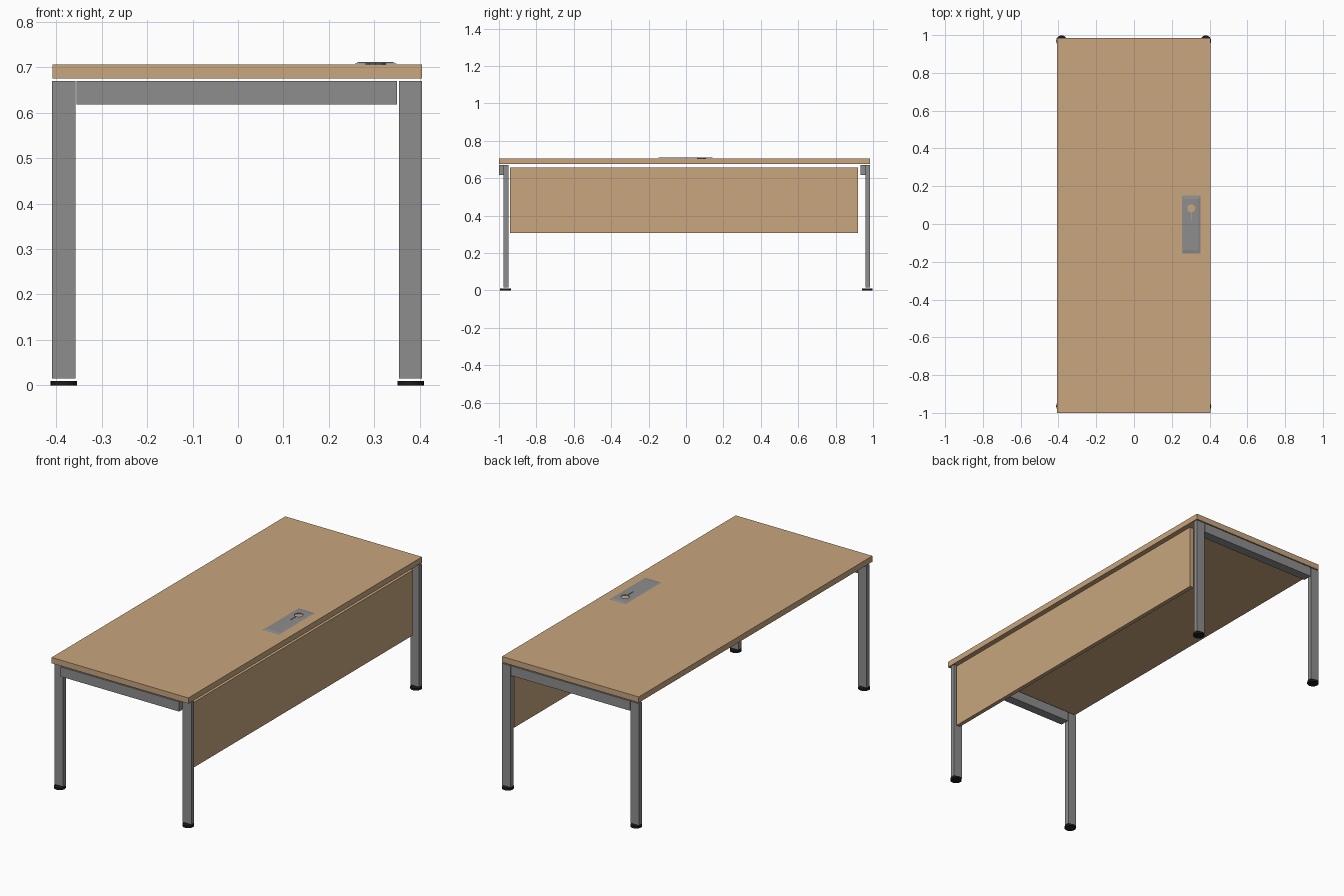
import bpy
import bmesh
from mathutils import Matrix, Vector

cube = bpy.data.objects.get("Cube")
if cube:
    bpy.data.objects.remove(cube, do_unlink=True)


def material(name, color):
    m = bpy.data.materials.new(name)
    m.use_nodes = True
    m.diffuse_color = (*color, 1)
    bsdf = m.node_tree.nodes["Principled BSDF"]
    bsdf.inputs["Base Color"].default_value = (*color, 1)
    bsdf.inputs["Roughness"].default_value = 0.6
    return m


wood = material("light_wood", (0.58, 0.38, 0.21))
metal = material("grey_metal", (0.27, 0.27, 0.27))
rubber = material("black_rubber", (0.012, 0.012, 0.012))


def finish(name, bm, mat):
    bmesh.ops.recalc_face_normals(bm, faces=bm.faces)
    mesh = bpy.data.meshes.new(name)
    bm.to_mesh(mesh)
    bm.free()
    obj = bpy.data.objects.new(name, mesh)
    bpy.context.collection.objects.link(obj)
    mesh.materials.append(mat)
    return obj


def box(name, x, y, z, mat, inset=(0, 0)):
    """Box between (low, high) pairs; inset shrinks the top face."""
    bm = bmesh.new()
    bmesh.ops.create_cube(bm, size=1)
    for v in bm.verts:
        top = v.co.z > 0
        sx, sy = (1 if c > 0 else -1 for c in v.co.xy)
        v.co = Vector([lo + (hi - lo) * (c + 0.5)
                       for (lo, hi), c in zip((x, y, z), v.co)])
        if top:
            v.co.x -= sx * inset[0]
            v.co.y -= sy * inset[1]
    return finish(name, bm, mat)


def cylinder(name, x, y, z, radius, mat, sides=24, caps=True):
    bm = bmesh.new()
    bmesh.ops.create_cone(bm, cap_ends=caps, segments=sides,
                          radius1=radius, radius2=radius, depth=z[1] - z[0],
                          matrix=Matrix.Translation((x, y, sum(z) / 2)))
    return finish(name, bm, mat)


# Top and side screen
box("tabletop", (-0.408, 0.405), (-1, 0.984), (0.675, 0.706), wood)
box("modesty_panel", (0.375, 0.397), (-0.94, 0.92), (0.308, 0.658), wood)

# Two identical end frames: rail, two legs, two round feet
for end, start in (("front", -1), ("back", 0.934)):
    box(end + "_rail", (-0.355, 0.35), (start, start + 0.05), (0.618, 0.67), metal)
    for side, cx in (("right", -0.383), ("left", 0.38)):
        label = end + "_" + side
        box(label + "_leg", (cx - 0.026, cx + 0.025),
            (start + 0.025, start + 0.05), (0.015, 0.67), metal)
        foot = cylinder(label + "_foot", cx, start + 0.035, (0, 0.01), 0.029, rubber)
        bpy.ops.object.select_all(action="DESELECT")
        foot.select_set(True)
        bpy.context.view_layer.objects.active = foot
        bpy.ops.object.shade_smooth_by_angle()

# Cable cover plate with sloped rim, round hole and thin slot
plate = box("cable_plate", (0.255, 0.351), (-0.155, 0.15), (0.708, 0.711), metal,
            inset=(0.011, 0.018))
hole = cylinder("hole_cutter", 0.303, 0.083, (0.69, 0.73), 0.022, metal, sides=10)
slot = box("slot_cutter", (0.3015, 0.3045), (0.015, 0.08), (0.69, 0.73), metal)
for cutter in (hole, slot):
    mod = plate.modifiers.new(cutter.name, "BOOLEAN")
    mod.operation = "DIFFERENCE"
    mod.solver = "EXACT"
    mod.object = cutter
    cutter.hide_render = True
    cutter.hide_viewport = True
cylinder("cable_collar", 0.303, 0.083, (0.7, 0.708), 0.024, metal, sides=10, caps=False)
